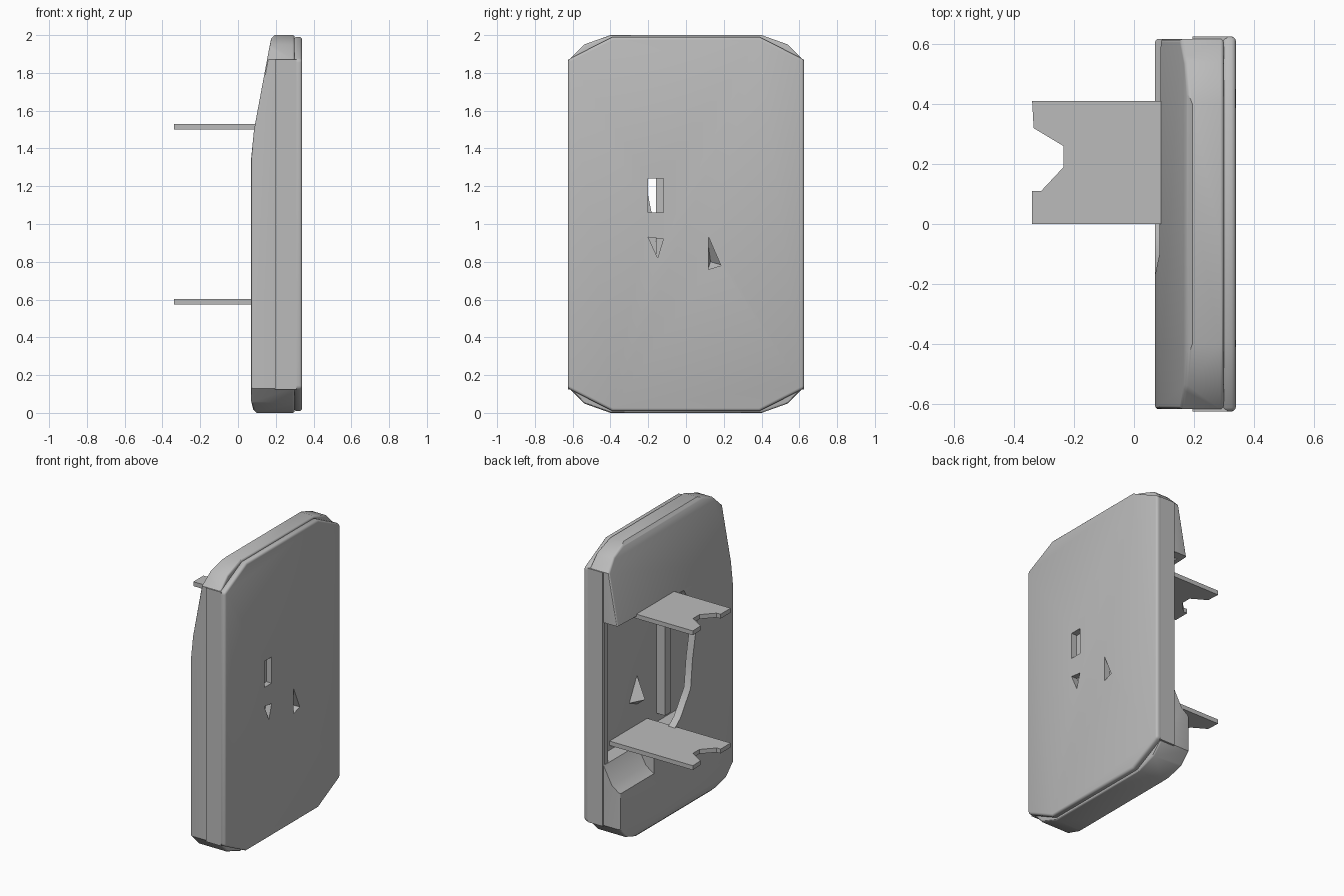
import bpy, bmesh, math
from mathutils import Vector

old = bpy.data.objects.get("Cube")
if old:
    bpy.data.objects.remove(old, do_unlink=True)

grey = bpy.data.materials.new("plain grey")
grey.use_nodes = True
grey.diffuse_color = (0.5, 0.5, 0.5, 1)
grey.node_tree.nodes["Principled BSDF"].inputs["Base Color"].default_value = (0.5, 0.5, 0.5, 1)


def prism(name, outline, axis, lo, hi):
    """Extrude an outline along an axis; the outline uses the other two axes in order."""
    def place(p, d):
        c = list(p)
        c.insert("xyz".index(axis), d)
        return Vector(c)
    bm = bmesh.new()
    face = bm.faces.new([bm.verts.new(place(p, lo)) for p in outline])
    ext = bmesh.ops.extrude_face_region(bm, geom=[face])
    move = place((0, 0), hi - lo)
    bmesh.ops.translate(bm, vec=move, verts=[v for v in ext["geom"] if isinstance(v, bmesh.types.BMVert)])
    bmesh.ops.recalc_face_normals(bm, faces=bm.faces)
    mesh = bpy.data.meshes.new(name)
    bm.to_mesh(mesh)
    bm.free()
    mesh.materials.append(grey)
    ob = bpy.data.objects.new(name, mesh)
    bpy.context.collection.objects.link(ob)
    return ob


def rect(a, b, c, d):
    return [(a, b), (c, b), (c, d), (a, d)]


def bake(ob):
    bpy.context.view_layer.update()
    mesh = bpy.data.meshes.new_from_object(ob.evaluated_get(bpy.context.evaluated_depsgraph_get()))
    ob.modifiers.clear()
    ob.data = mesh


def combine(ob, other, operation="DIFFERENCE"):
    mod = ob.modifiers.new("combine", "BOOLEAN")
    mod.operation, mod.object, mod.solver = operation, other, "EXACT"
    bake(ob)
    bpy.data.objects.remove(other, do_unlink=True)


def bevel(ob, width, segments=3):
    mod = ob.modifiers.new("bevel", "BEVEL")
    mod.width, mod.segments, mod.limit_method = width, segments, "ANGLE"
    mod.angle_limit = math.radians(50)
    bake(ob)


def mirrored(quarter):
    """Complete a quarter outline (y, height above middle) around z = 1."""
    top = quarter + [(-y, h) for y, h in reversed(quarter)]
    return [(y, 1 + h) for y, h in top] + [(-y, 1 - h) for y, h in top]


# Rear housing: sloped side profile trimmed by a chamfered outline
side = [(.30, 0), (.10, 0), (.08, .02), (.07, .06), (.07, 1.35), (.085, 1.5),
        (.165, 1.93), (.175, 1.98), (.195, 2), (.30, 2)]
housing = prism("rear_housing", side, "y", -.7, .7)
combine(housing, prism("trim", mirrored([(.618, .87), (.54, .95), (.40, 1)]), "x", 0, .5), "INTERSECT")
bevel(housing, .025)

# Hollow inside, irregular rear opening and scooped lower edge
combine(housing, prism("cavity", rect(-.56, .54, .56, 1.62), "x", .12, .4))
opening = [(-.10, 1.5), (.8, 1.53), (.8, .54), (.1, .54), (-.04, .65), (-.15, .81), (-.17, 1.0), (-.22, 1.25)]
combine(housing, prism("opening", opening, "x", -.1, .2))
combine(housing, prism("scoop", [(.2, .55), (.13, .42), (.06, .37), (-.1, .37), (-.1, .55)], "y", .25, .8))

# Front plate with rounded rim and outlet slots
plate = prism("front_plate", mirrored([(.626, .87), (.39, .99)]), "x", .295, .34)
bevel(plate, .015)
for slot in (rect(-.2, 1.06, -.12, 1.24), [(-.2, .93), (-.12, .92), (-.15, .82)],
             [(.12, .93), (.185, .78), (.12, .76)]):
    combine(plate, prism("slot", slot, "x", .2, .4))

# Pocket closing the side slot from behind
bm = bmesh.new()
ring = [bm.verts.new((.30, y, z)) for y, z in ((.11, .95), (.20, .78), (.11, .74))]
tip = bm.verts.new((.22, .13, .80))
for i in range(3):
    bm.faces.new((ring[i], ring[(i + 1) % 3], tip))
mesh = bpy.data.meshes.new("slot_pocket")
bm.to_mesh(mesh)
bm.free()
mesh.materials.append(grey)
pocket = bpy.data.objects.new("slot_pocket", mesh)
bpy.context.collection.objects.link(pocket)

# Side flanges of the plate and the inner ridge
parts = [housing, plate]
for name, s in (("left_flange", 1), ("right_flange", -1)):
    parts.append(prism(name, rect(.195, s * .60, .31, s * .626), "z", .125, 1.87))
parts.append(prism("inner_ridge", rect(.23, -.16, .30, -.10), "z", .6, 1.5))

# Two notched mounting tabs
tab = [(.30, 0), (-.34, 0), (-.34, .11), (-.31, .11), (-.235, .19), (-.235, .26),
       (-.335, .32), (-.34, .41), (.30, .41)]
for name, z in (("upper_tab", 1.515), ("lower_tab", .588)):
    parts.append(prism(name, tab, "z", z - .015, z + .015))

for ob in parts:
    bpy.ops.object.select_all(action="DESELECT")
    ob.select_set(True)
    bpy.context.view_layer.objects.active = ob
    bpy.ops.object.shade_smooth_by_angle(angle=math.radians(30))
